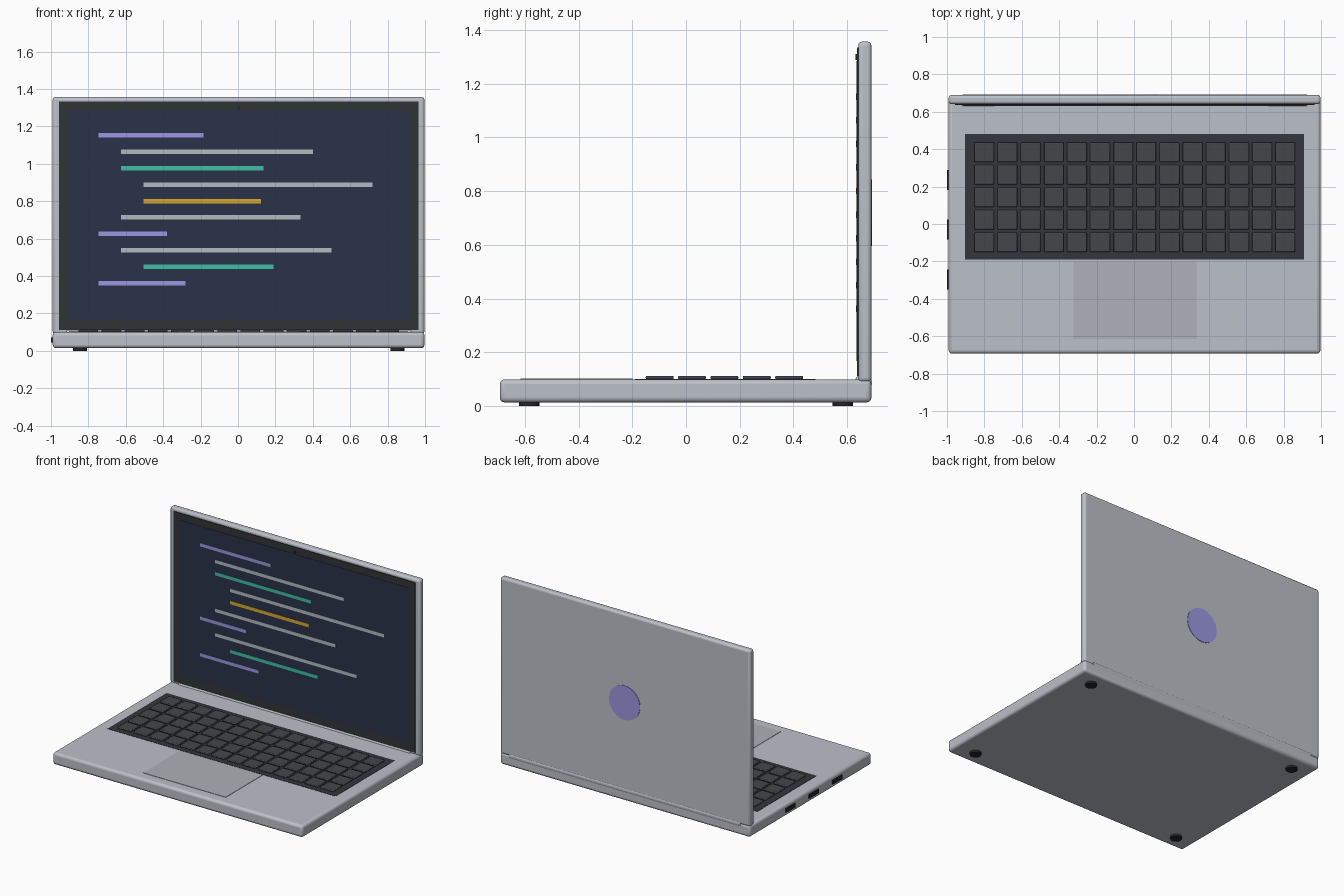
import bpy
import math

if "Cube" in bpy.data.objects:
    bpy.data.objects.remove(bpy.data.objects["Cube"])

CX = 0.004  # body centre; the ports stick out on the left


def material(name, rgb):
    m = bpy.data.materials.new(name)
    m.diffuse_color = (*rgb, 1)
    m.use_nodes = True
    m.node_tree.nodes["Principled BSDF"].inputs["Base Color"].default_value = m.diffuse_color
    return m


silver = material("silver", (0.50, 0.53, 0.58))
pad_grey = material("pad_grey", (0.42, 0.44, 0.48))
black = material("black", (0.02, 0.02, 0.022))
deck = material("deck", (0.035, 0.037, 0.045))
key_grey = material("key_grey", (0.06, 0.062, 0.068))
bezel_grey = material("bezel_grey", (0.03, 0.033, 0.036))
navy = material("navy", (0.022, 0.032, 0.065))
purple = material("purple", (0.33, 0.31, 0.75))
pale = material("pale", (0.45, 0.50, 0.54))
green = material("green", (0.05, 0.52, 0.38))
yellow = material("yellow", (0.68, 0.40, 0.03))


def finish(ob, name, mat, bevel=0.0, segments=3):
    ob.name = name
    ob.data.materials.append(mat)
    if bevel:
        b = ob.modifiers.new("bevel", "BEVEL")
        b.width = bevel
        b.segments = segments
    bpy.ops.object.shade_smooth_by_angle(angle=math.radians(35))
    return ob


def box(name, x, y, z, mat, bevel=0.0, segments=3):
    """Box from (low, high) ranges."""
    bpy.ops.mesh.primitive_cube_add(size=1, location=[sum(r) / 2 for r in (x, y, z)])
    ob = bpy.context.object
    ob.scale = [r[1] - r[0] for r in (x, y, z)]
    bpy.ops.object.transform_apply(location=False, rotation=False, scale=True)
    return finish(ob, name, mat, bevel, segments)


def cylinder(name, loc, radius, depth, mat, axis="Z", sides=32):
    rot = {"X": (0, math.pi / 2, 0), "Y": (math.pi / 2, 0, 0), "Z": (0, 0, 0)}[axis]
    bpy.ops.mesh.primitive_cylinder_add(vertices=sides, radius=radius, depth=depth,
                                        location=loc, rotation=rot)
    return finish(bpy.context.object, name, mat)


# Body, lid and hinge
box("base", (CX - 0.995, CX + 0.993), (-0.693, 0.69), (0.014, 0.1), silver, 0.018)
box("lid", (CX - 0.995, CX + 0.993), (0.641, 0.69), (0.09, 1.357), silver, 0.015)
cylinder("hinge", (CX, 0.661, 0.09), 0.032, 1.84, silver, "X")

# Keyboard and trackpad
box("keyboard_deck", (-0.904, 0.909), (-0.19, 0.481), (0.095, 0.102), deck)
for row in range(5):
    for col in range(14):
        x, y = CX + (col - 6.5) * 0.1238, 0.143 + (row - 2) * 0.1205
        box(f"key_{row}_{col}", (x - 0.053, x + 0.053), (y - 0.052, y + 0.052),
            (0.1, 0.113), key_grey, 0.005, 2)
box("trackpad", (-0.323, 0.333), (-0.615, -0.2), (0.095, 0.1025), pad_grey)

# Screen
box("bezel", (-0.957, 0.964), (0.636, 0.65), (0.112, 1.334), bezel_grey)
box("screen", (-0.906, 0.912), (0.634, 0.645), (0.168, 1.284), navy)
cylinder("webcam", (CX, 0.635, 1.3), 0.011, 0.01, black, "Y", 16)

# Lines on the screen: start, end, colour
lines = [(-0.746, -0.184, purple), (-0.626, 0.401, pale), (-0.626, 0.136, green),
         (-0.505, 0.719, pale), (-0.505, 0.123, yellow), (-0.626, 0.334, pale),
         (-0.746, -0.380, purple), (-0.626, 0.500, pale), (-0.505, 0.190, green),
         (-0.746, -0.281, purple)]
for i, (x0, x1, mat) in enumerate(lines):
    z = 1.152 - i * 0.0878
    box(f"screen_line_{i}", (x0, x1), (0.632, 0.64), (z - 0.012, z + 0.012), mat)

# Round badge plate on the back of the lid
cylinder("lid_disc", (CX, 0.688, 0.72), 0.123, 0.01, purple, "Y", 48)

# Ports on the left and feet underneath
for i, y in enumerate((0.235, -0.03, -0.297)):
    box(f"port_{i}", (-1.0, -0.975), (y - 0.053, y + 0.053), (0.044, 0.072), black)
for sx in (-1, 1):
    for sy in (-1, 1):
        cylinder(f"foot_{sx}_{sy}", (CX + sx * 0.849, sy * 0.583, 0.01), 0.038, 0.02, black)
